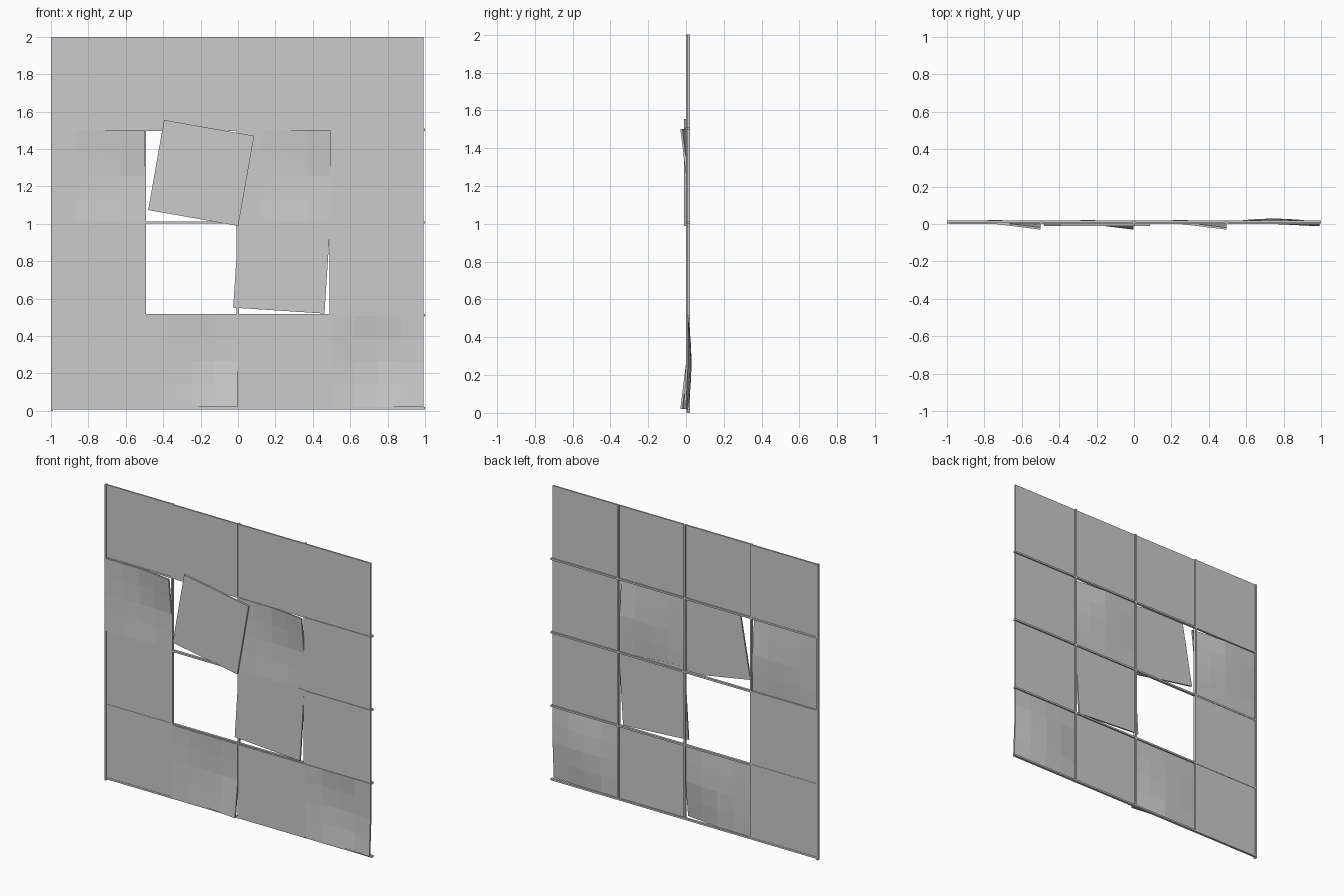
import bpy, bmesh, math

if "Cube" in bpy.data.objects:
    bpy.data.objects.remove(bpy.data.objects["Cube"])

PITCH = 0.4965          # spacing of the tile grid
X0, Z0 = -0.988, 0.02   # lower left corner of the first tile
SIZE = 0.489
THICK = 0.011


def box(name, centre, size, roll=0.0):
    bm = bmesh.new()
    bmesh.ops.create_cube(bm, size=1)
    bmesh.ops.scale(bm, vec=size, verts=bm.verts)
    me = bpy.data.meshes.new(name)
    bm.to_mesh(me)
    bm.free()
    ob = bpy.data.objects.new(name, me)
    ob.location = centre
    ob.rotation_euler = (0, roll, 0)
    bpy.context.collection.objects.link(ob)
    return ob


def warped_tile(name, col, row, curl, dent, top):
    # 4 x 4 faceted sheet: dented in the middle, one right-hand corner curled out
    n = 4
    x, z = X0 + col * PITCH, Z0 + row * PITCH
    bm = bmesh.new()
    layers = []
    for y0 in (0.0, THICK):
        grid = []
        for j in range(n + 1):
            for i in range(n + 1):
                u, v = i / n, j / n
                vc = v if top else 1 - v
                y = y0 + dent * math.sin(math.pi * u) * math.sin(math.pi * v)
                y -= curl * max(0, 2 * u - 1) * max(0, 2 * vc - 1)
                grid.append(bm.verts.new((x + u * SIZE, y, z + v * SIZE)))
        layers.append(grid)
    for grid in layers:
        for j in range(n):
            for i in range(n):
                a = j * (n + 1) + i
                bm.faces.new([grid[k] for k in (a, a + 1, a + n + 2, a + n + 1)])
    f, b = layers
    rim = ([i for i in range(n)] + [j * (n + 1) + n for j in range(n)]
           + [n * (n + 1) + i for i in range(n, 0, -1)] + [j * (n + 1) for j in range(n, 0, -1)])
    for p, q in zip(rim, rim[1:] + rim[:1]):
        bm.faces.new((f[p], f[q], b[q], b[p]))
    bmesh.ops.recalc_face_normals(bm, faces=bm.faces)
    me = bpy.data.meshes.new(name)
    bm.to_mesh(me)
    bm.free()
    ob = bpy.data.objects.new(name, me)
    bpy.context.collection.objects.link(ob)


# Warped tiles: (column, row): (corner curl, dent, curled corner at top)
warped = {(0, 2): (0.03, 0.010, True), (2, 2): (0.03, 0.010, True),
          (1, 0): (0.03, 0.010, False), (3, 0): (0.012, 0.019, False)}
loose = {(1, 1), (1, 2), (2, 1)}   # missing or knocked askew

for row in range(4):
    for col in range(4):
        name = f"tile_{row}_{col}"
        if (col, row) in warped:
            warped_tile("warped_" + name, col, row, *warped[col, row])
        elif (col, row) not in loose:
            y = 0.012 if col == 0 else 0.0055
            box(name, (X0 + col * PITCH + SIZE / 2, y, Z0 + row * PITCH + SIZE / 2),
                (SIZE, THICK, SIZE))

# Askew tiles
box("askew_tile_upper", (-0.197, -0.006, 1.272), (SIZE, THICK, SIZE), math.radians(10))
box("askew_tile_lower", (0.234, 0.007, 0.78), (SIZE, THICK, SIZE), math.radians(3.7))

# Grid of thin bars behind the joints
for i in range(4):
    x = X0 + i * PITCH - 0.006
    z = Z0 + i * PITCH - 0.006
    bottom = 0.0 if i == 0 else 0.008
    box(f"upright_bar_{i}", (x, 0.011, (2 + bottom) / 2), (0.012, 0.018, 2 - bottom))
    box(f"cross_bar_{i}", (0, 0.012, z), (2, 0.016, 0.012))
